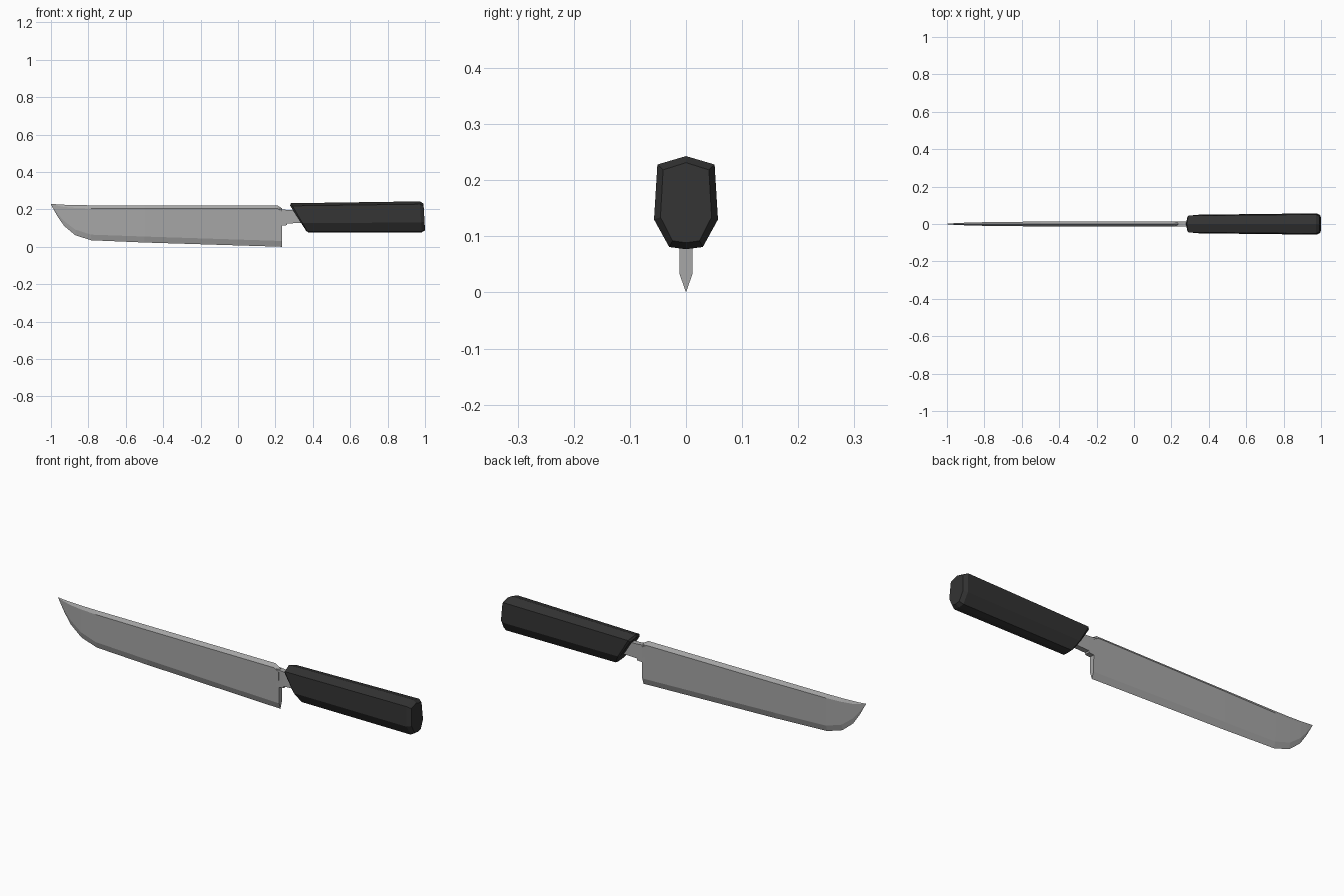
import bpy, bmesh

if "Cube" in bpy.data.objects:
    bpy.data.objects.remove(bpy.data.objects["Cube"])


def material(name, value):
    m = bpy.data.materials.new(name)
    m.diffuse_color = (value, value, value, 1)
    m.use_nodes = True
    m.node_tree.nodes["Principled BSDF"].inputs["Base Color"].default_value = m.diffuse_color
    return m


def loft(name, rings, mat):
    """Skin a list of closed rings (same point count) and cap both ends."""
    bm = bmesh.new()
    loops = [[bm.verts.new(p) for p in ring] for ring in rings]
    n = len(loops[0])
    for a, b in zip(loops, loops[1:]):
        for i in range(n):
            j = (i + 1) % n
            bm.faces.new((a[i], a[j], b[j], b[i]))
    bm.faces.new(loops[0])
    bm.faces.new(loops[-1])
    bmesh.ops.remove_doubles(bm, verts=bm.verts, dist=0.0003)
    bmesh.ops.recalc_face_normals(bm, faces=bm.faces)
    mesh = bpy.data.meshes.new(name)
    bm.to_mesh(mesh)
    bm.free()
    mesh.materials.append(mat)
    obj = bpy.data.objects.new(name, mesh)
    bpy.context.collection.objects.link(obj)
    return obj


def mirrored(half):
    """Close a half outline (top to bottom, ends on y = 0) across y = 0."""
    return half + [(x, -y, z) for x, y, z in reversed(half[1:-1])]


steel = material("steel", 0.39)
black = material("black_handle", 0.033)

# Blade: x, top z, shoulder z, bevel z, edge z, half thickness
stations = [
    (-1.0, 0.230, 0.229, 0.227, 0.226, 0.001),
    (-0.965, 0.227, 0.220, 0.178, 0.163, 0.004),
    (-0.93, 0.225, 0.213, 0.138, 0.112, 0.006),
    (-0.87, 0.223, 0.208, 0.092, 0.062, 0.008),
    (-0.785, 0.222, 0.205, 0.065, 0.035, 0.010),
    (-0.50, 0.222, 0.205, 0.055, 0.023, 0.013),
    (0.21, 0.222, 0.205, 0.032, 0.001, 0.014),
    (0.236, 0.205, 0.190, 0.032, 0.0, 0.014),
]
loft("blade", [mirrored([(x, 0, top), (x, t, sh), (x, t * 0.8, bev), (x, 0, edge)])
               for x, top, sh, bev, edge, t in stations], steel)

# Tang with a stepped collar behind the heel
tang = [(0.22, 0.202, 0.112, 0.013), (0.263, 0.197, 0.116, 0.013),
        (0.263, 0.197, 0.125, 0.013), (0.42, 0.195, 0.13, 0.012)]
loft("tang", [[(x, t, top), (x, t, low), (x, -t, low), (x, -t, top)]
              for x, top, low, t in tang], steel)

# Handle: faceted section with a slanted front and chamfered ends
section = [(0, 0.243), (0.051, 0.228), (0.057, 0.13), (0.03, 0.081), (0, 0.077)]


def handle_ring(x_top, x_low, width, z_drop, shrink):
    ring = []
    for y, z in section:
        f = (0.243 - z) / 0.166
        z = 0.16 + (z - 0.16) * shrink - z_drop * (1 - f)
        ring.append((x_top + (x_low - x_top) * f, y * width * shrink, z))
    return mirrored(ring)


loft("handle", [
    handle_ring(0.278, 0.362, 0.87, 0.01, 0.86),
    handle_ring(0.283, 0.374, 0.87, 0.01, 1.0),
    handle_ring(0.972, 0.982, 1.0, 0.0, 1.0),
    handle_ring(0.992, 1.0, 0.93, 0.0, 0.86),
], black)
